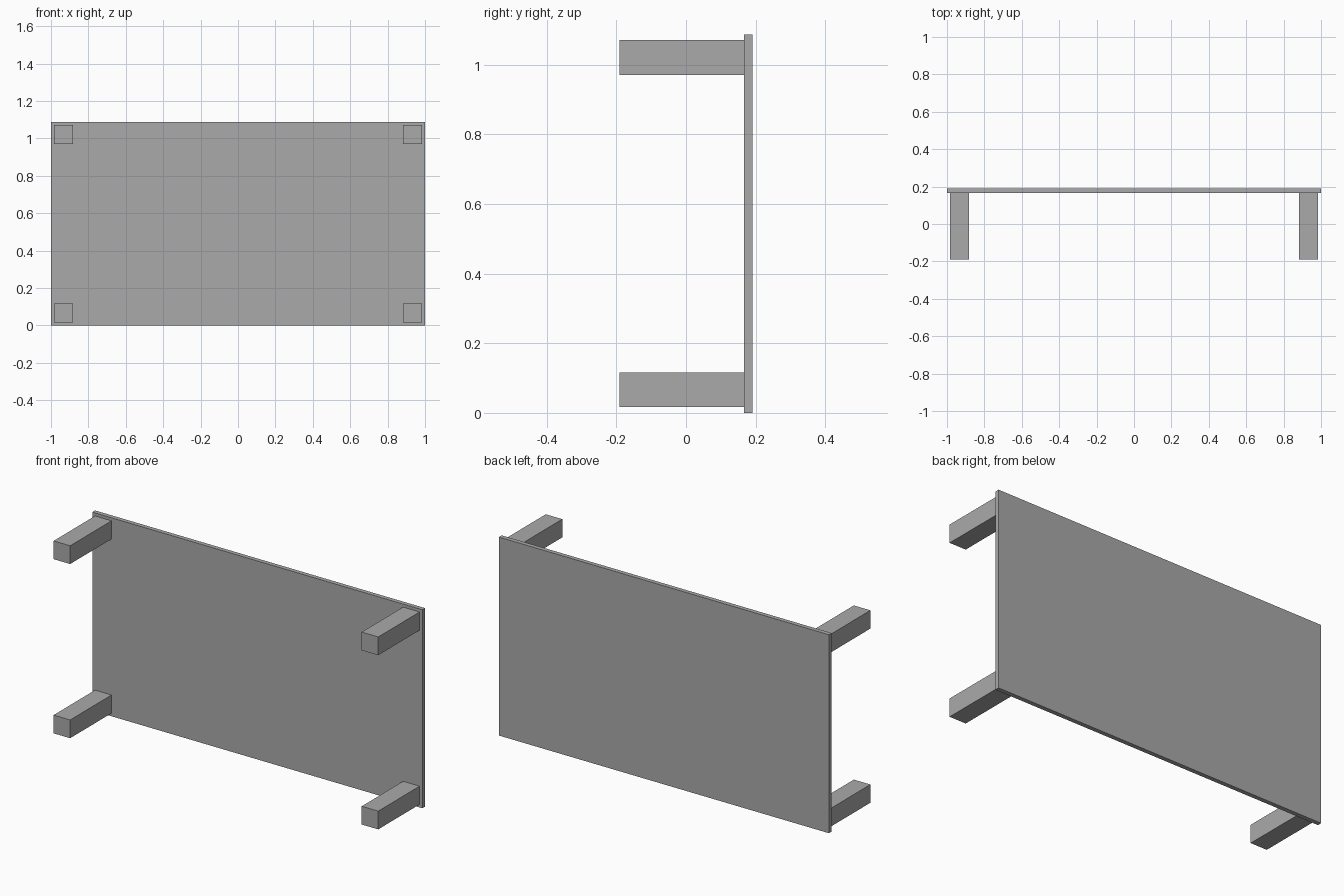
import bpy

# Remove the default cube
cube = bpy.data.objects.get("Cube")
if cube:
    bpy.data.objects.remove(cube, do_unlink=True)

# Single neutral grey
grey = bpy.data.materials.new("grey")
grey.use_nodes = True
colour = (0.4, 0.4, 0.4, 1)
grey.diffuse_color = colour
grey.node_tree.nodes["Principled BSDF"].inputs["Base Color"].default_value = colour

WIDTH, HEIGHT, DEPTH = 2.0, 1.087, 0.382
THICK = 0.024      # table top thickness
LEG = 0.1          # square leg section
INSET = 0.0165     # gap from the edge of the top to the leg


def box(name, centre, size):
    bpy.ops.mesh.primitive_cube_add(size=1, location=centre)
    obj = bpy.context.object
    obj.name = name
    obj.scale = size
    bpy.ops.object.transform_apply(location=False, rotation=False, scale=True)
    obj.data.materials.append(grey)
    return obj


# Table top, standing upright on its long edge
box("table_top", (0, DEPTH / 2 - THICK / 2, HEIGHT / 2), (WIDTH, THICK, HEIGHT))

# Four legs pointing forward from the corners
leg_x = WIDTH / 2 - INSET - LEG / 2
leg_z = HEIGHT / 2 - INSET - LEG / 2
for side, sx in (("left", 1), ("right", -1)):
    for level, sz in (("upper", 1), ("lower", -1)):
        box(f"{level}_{side}_leg",
            (sx * leg_x, -THICK / 2, HEIGHT / 2 + sz * leg_z),
            (LEG, DEPTH - THICK, LEG))
